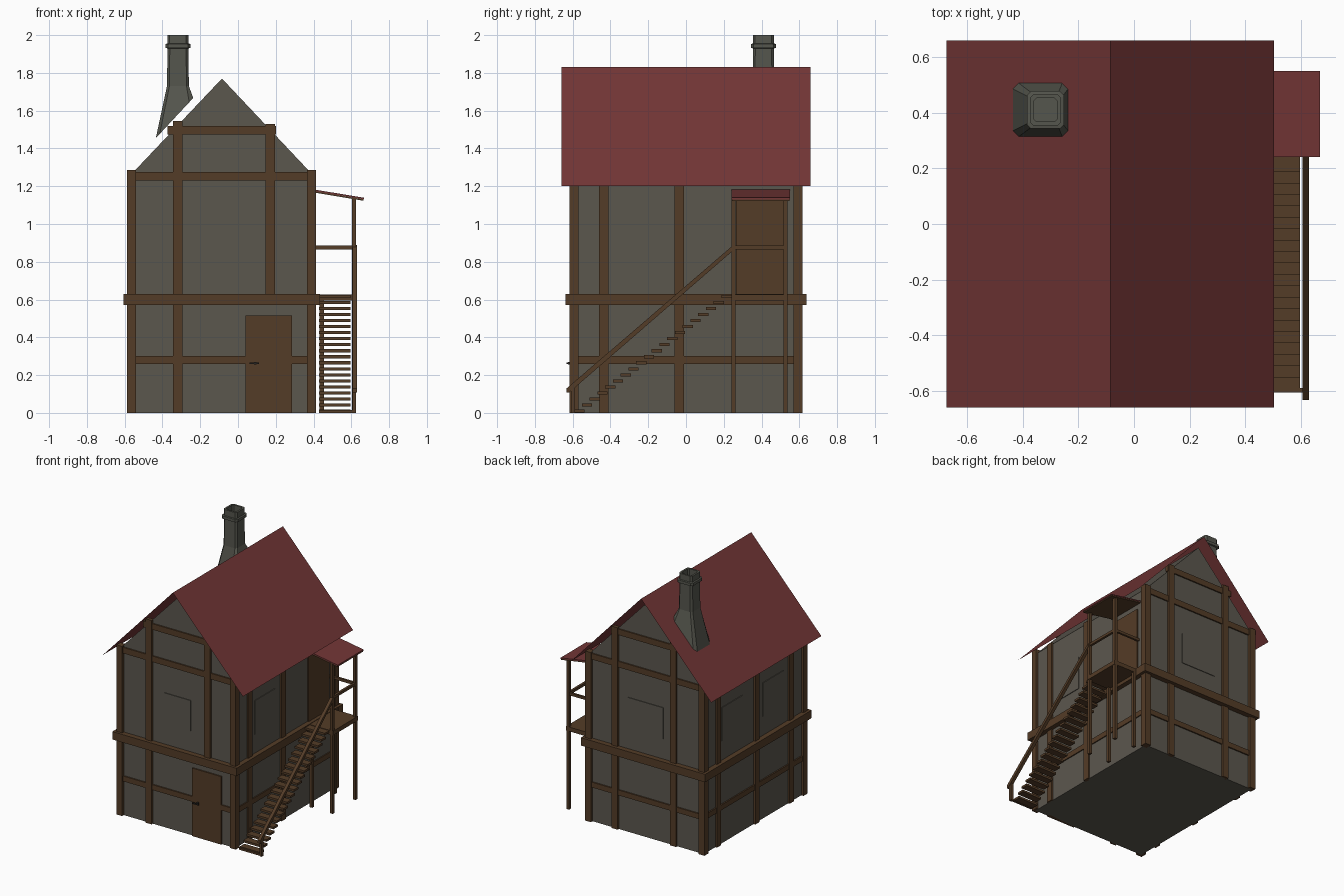
import bpy, bmesh, math

if "Cube" in bpy.data.objects:
    bpy.data.objects.remove(bpy.data.objects["Cube"])


def material(name, rgb):
    m = bpy.data.materials.new(name)
    m.diffuse_color = (*rgb, 1)
    m.use_nodes = True
    m.node_tree.nodes["Principled BSDF"].inputs["Base Color"].default_value = m.diffuse_color
    return m


PLASTER = material("grey plaster", (0.105, 0.095, 0.076))
WOOD = material("brown timber", (0.088, 0.045, 0.020))
RED = material("red roof", (0.172, 0.037, 0.037))
STONE = material("chimney stone", (0.090, 0.092, 0.074))
IRON = material("dark iron", (0.02, 0.018, 0.016))


def mesh_object(name, verts, faces, mat):
    bm = bmesh.new()
    vs = [bm.verts.new(v) for v in verts]
    for f in faces:
        bm.faces.new([vs[i] for i in f])
    bmesh.ops.recalc_face_normals(bm, faces=bm.faces)
    me = bpy.data.meshes.new(name)
    bm.to_mesh(me)
    bm.free()
    me.materials.append(mat)
    ob = bpy.data.objects.new(name, me)
    bpy.context.collection.objects.link(ob)
    return ob


def prism(name, profile, axis, a, b, mat):
    """Extrude a 2D profile along an axis ('x': profile is y,z; 'y': profile is x,z)."""
    n = len(profile)
    put = (lambda p, t: (t, p[0], p[1])) if axis == 'x' else (lambda p, t: (p[0], t, p[1]))
    verts = [put(p, a) for p in profile] + [put(p, b) for p in profile]
    faces = [range(n), range(n, 2 * n)]
    faces += [(i, (i + 1) % n, n + (i + 1) % n, n + i) for i in range(n)]
    return mesh_object(name, verts, faces, mat)


def box(name, x0, x1, y0, y1, z0, z1, mat=WOOD):
    return prism(name, [(x0, z0), (x1, z0), (x1, z1), (x0, z1)], 'y', y0, y1, mat)


CX = -0.085                                   # ridge line of the house
L, R = -0.587, 0.413                          # outer faces of the corner posts
WL, WR, WY = -0.568, 0.396, 0.598             # wall planes


def roof_z(x):
    return 1.83 - 1.072 * abs(x - CX)


# House body with gables
prism("walls", [(WL, 0), (WR, 0), (WR, 1.26), (CX, 1.77), (WL, 1.26)], 'y', -WY, WY, PLASTER)

# Main roof, two thin sheets
for s, side in ((-1, "left"), (1, "right")):
    xe = CX + s * 0.588
    mesh_object("roof_" + side, [(CX, -0.66, 1.83), (CX, 0.66, 1.83),
                                 (xe, 0.66, 1.2), (xe, -0.66, 1.2)],
                [(0, 1, 2, 3) if s < 0 else (3, 2, 1, 0)], RED)

# Corner posts
for x in (L, R - 0.048):
    for y in (-0.618, 0.57):
        box("corner_post", x, x + 0.048, y, y + 0.048, 0, 1.285)

# Front and back timber framing
for s, side in ((-1, "front"), (1, "back")):
    ya, yb = sorted((s * 0.585, s * 0.613))
    box(side + "_post", -0.345, -0.295, ya, yb, 0, 1.545)
    box(side + "_post", 0.145, 0.195, ya, yb, 0.6 if s < 0 else 0, 1.53)
    yc, yd = sorted((s * 0.585, s * 0.608))
    if s < 0:                                  # low beam stops at the door
        box("front_low_beam", L, 0.04, yc, yd, 0.26, 0.3)
        box("front_low_beam", 0.285, R, yc, yd, 0.26, 0.3)
    else:
        box("back_low_beam", L, R, yc, yd, 0.26, 0.3)
    box(side + "_eave_beam", L, R, yc, yd, 1.23, 1.275)
    box(side + "_gable_beam", -0.372, 0.202, yc, yd, 1.475, 1.52)
    ye, yf = sorted((s * 0.58, s * 0.638))
    box(side + "_belt_beam", -0.605, 0.435, ye, yf, 0.57, 0.63)

# Side timber framing
for s, side, posts in ((-1, "left", (-0.435, -0.025, 0.435)), (1, "right", (-0.435, -0.035))):
    face = L if s < 0 else R

    def span(depth, out):
        return sorted((face + s * out, face - s * depth))
    for y in posts:
        box(side + "_post", *span(0.03, -0.005), y - 0.025, y + 0.025, 0, 1.27)
    box(side + "_low_beam", *span(0.03, -0.009), -0.6, 0.6, 0.26, 0.3)
    box(side + "_belt_beam", *span(0.03, 0.02), -0.638, 0.638, 0.57, 0.63)

# Shuttered windows, thin plates flush with the plaster
T = 0.005
box("front_window", -0.195, 0.025, -WY - T, -WY, 0.79, 1.02, PLASTER)
box("back_window", -0.23, 0.065, WY, WY + T, 0.785, 1.02, PLASTER)
box("right_window", WR, WR + T, -0.37, -0.125, 0.775, 1.03, PLASTER)
for y in (-0.35, 0.14):
    box("left_window", WL - T, WL, y, y + 0.245, 0.775, 1.03, PLASTER)

# Doors and handles
box("front_door", 0.04, 0.285, -0.608, -0.58, 0, 0.515)
box("front_door_handle", 0.06, 0.11, -0.632, -0.624, 0.258, 0.268, IRON)
box("front_door_handle_stem", 0.085, 0.097, -0.626, -0.605, 0.256, 0.27, IRON)
box("upper_door", 0.38, 0.406, 0.265, 0.515, 0.63, 1.13)

# Landing on posts with rails
box("landing", 0.4, 0.628, 0.24, 0.538, 0.595, 0.627)
for y in (0.24, 0.515):
    box("landing_outer_post", 0.604, 0.626, y, y + 0.023, 0, 1.14)
    box("landing_inner_post", 0.432, 0.454, y, y + 0.023, 0, 0.6)
box("landing_outer_rail", 0.606, 0.624, 0.25, 0.525, 0.866, 0.886)
box("landing_back_rail", 0.4, 0.615, 0.518, 0.534, 0.866, 0.886)

# Porch roof: red sheet over wooden boards
prism("porch_boards", [(0.4, 1.167), (0.665, 1.123), (0.665, 1.131), (0.4, 1.175)],
      'y', 0.243, 0.547, WOOD)
prism("porch_roof", [(0.4, 1.175), (0.668, 1.131), (0.668, 1.139), (0.4, 1.183)],
      'y', 0.24, 0.55, RED)

# Stairs
for i in range(20):
    y, z = -0.565 + 0.041 * i, 0.003 + 0.0318 * i
    box("stair_tread", 0.43, 0.596, y - 0.027, y + 0.027, z, z + 0.016)
prism("stair_rail", [(-0.632, 0.108), (-0.618, 0.108), (0.25, 0.86), (0.25, 0.888),
                     (-0.632, 0.13)], 'x', 0.605, 0.629, WOOD)
box("stair_newel", 0.606, 0.626, -0.61, -0.588, 0, 0.14)
box("stair_foot", 0.43, 0.62, -0.605, -0.59, 0, 0.014)


# Chimney: chamfered square rings stacked up, then down into the flue
def ring(cx, cy, hx, hy, z):
    c = 0.22 * min(hx, hy)
    pts = []
    for sx, sy in ((1, 1), (-1, 1), (-1, -1), (1, -1)):
        a, b = (sx * hx, sy * (hy - c)), (sx * (hx - c), sy * hy)
        pts += [a, b] if sx * sy > 0 else [b, a]
    return [(cx + x, cy + y, roof_z(cx + x) if z is None else z) for x, y in pts]


rings = [ring(-0.336, 0.41, 0.099, 0.096, None)]
for h, z in ((0.058, 1.73), (0.055, 1.93), (0.067, 1.932), (0.067, 1.953), (0.056, 1.955),
             (0.056, 2.0), (0.042, 2.0), (0.042, 1.85)):
    rings.append(ring(-0.318, 0.41, h, h, z))
n = 8
faces = [(k * n + i, k * n + (i + 1) % n, (k + 1) * n + (i + 1) % n, (k + 1) * n + i)
         for k in range(len(rings) - 1) for i in range(n)]
faces.append(range((len(rings) - 1) * n, len(rings) * n))
mesh_object("chimney", [p for r in rings for p in r], faces, STONE)
